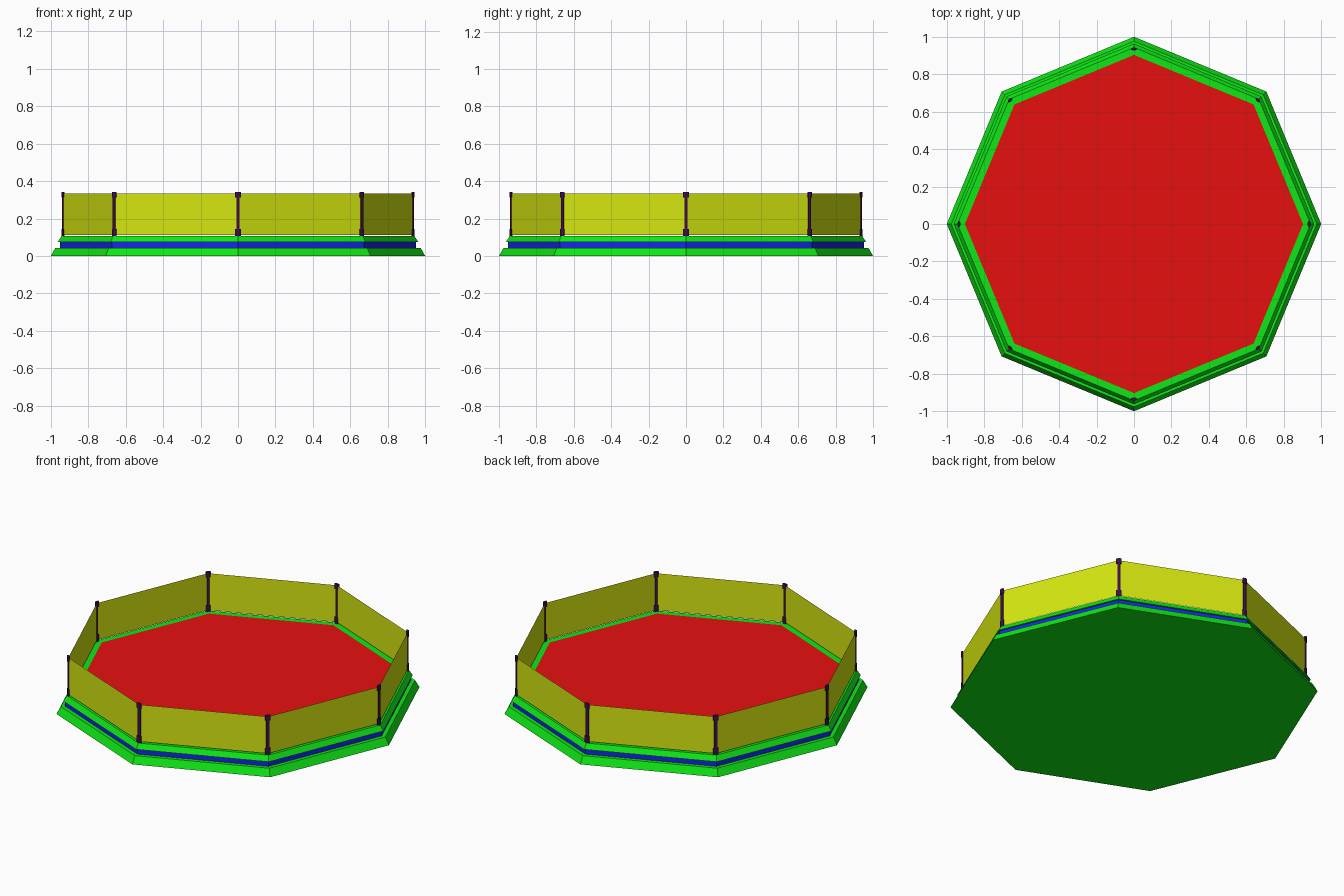
import bpy
import bmesh
from math import cos, sin, tau
from mathutils import Matrix

SIDES = 8
RAIL_RADIUS = 0.935
PANEL_BOTTOM, PANEL_TOP = 0.112, 0.333

cube = bpy.data.objects.get("Cube")
if cube:
    bpy.data.objects.remove(cube, do_unlink=True)


def material(name, rgb):
    mat = bpy.data.materials.new(name)
    mat.use_nodes = True
    mat.diffuse_color = (*rgb, 1)
    mat.node_tree.nodes["Principled BSDF"].inputs["Base Color"].default_value = (*rgb, 1)
    return mat


GREEN = material("green", (0.005, 0.8, 0.008))
BLUE = material("blue", (0.008, 0.02, 0.8))
RED = material("red", (0.8, 0.005, 0.005))
YELLOW = material("yellow", (0.67, 0.8, 0.005))
PURPLE = material("dark purple", (0.05, 0.004, 0.07))


def add_object(name, bm, mat):
    mesh = bpy.data.meshes.new(name)
    bm.to_mesh(mesh)
    bm.free()
    mesh.materials.append(mat)
    obj = bpy.data.objects.new(name, mesh)
    bpy.context.collection.objects.link(obj)
    return obj


def ring(bm, radius, z):
    angles = [tau * i / SIDES for i in range(SIDES)]
    return [bm.verts.new((radius * cos(a), radius * sin(a), z)) for a in angles]


def lathe(name, profile, mat, bottom=False, top=False):
    """Stack octagonal rings of (radius, height), with optional end caps."""
    bm = bmesh.new()
    rings = [ring(bm, r, z) for r, z in profile]
    for low, high in zip(rings, rings[1:]):
        for i in range(SIDES):
            j = (i + 1) % SIDES
            bm.faces.new((low[i], low[j], high[j], high[i]))
    if bottom:
        bm.faces.new(rings[0][::-1])
    if top:
        bm.faces.new(rings[-1])
    return add_object(name, bm, mat)


# Stepped octagonal platform
lathe("base_step", [(1.0, 0), (0.976, 0.043), (0.945, 0.043)], GREEN, bottom=True)
lathe("base_band", [(0.952, 0.043), (0.952, 0.075)], BLUE)
lathe("base_rim", [(0.945, 0.075), (0.963, 0.075), (0.943, 0.106), (0.903, 0.106)], GREEN)
lathe("floor", [(0.903, 0.106)], RED, top=True)

# Thin wall panels between the corners
bm = bmesh.new()
low, high = ring(bm, RAIL_RADIUS, PANEL_BOTTOM), ring(bm, RAIL_RADIUS, PANEL_TOP)
for i in range(SIDES):
    j = (i + 1) % SIDES
    bm.faces.new((low[i], low[j], high[j], high[i]))
add_object("wall_panels", bm, YELLOW)


def add_post_section(bm, depth, width, z0, z1):
    shape = Matrix.Translation((0, 0, (z0 + z1) / 2)) @ Matrix.Diagonal((depth, width, z1 - z0, 1))
    bmesh.ops.create_cone(bm, cap_ends=True, segments=SIDES, radius1=0.5, radius2=0.5,
                          depth=1, matrix=shape @ Matrix.Rotation(tau / 16, 4, "Z"))


# Corner posts with a wider foot and cap
for i in range(SIDES):
    bm = bmesh.new()
    add_post_section(bm, 0.016, 0.032, 0.106, 0.145)
    add_post_section(bm, 0.011, 0.02, 0.145, 0.312)
    add_post_section(bm, 0.016, 0.032, 0.312, 0.342)
    bmesh.ops.translate(bm, verts=bm.verts, vec=(RAIL_RADIUS, 0, 0))
    bmesh.ops.rotate(bm, verts=bm.verts, matrix=Matrix.Rotation(tau * i / SIDES, 3, "Z"))
    add_object(f"corner_post_{i + 1}", bm, PURPLE)
